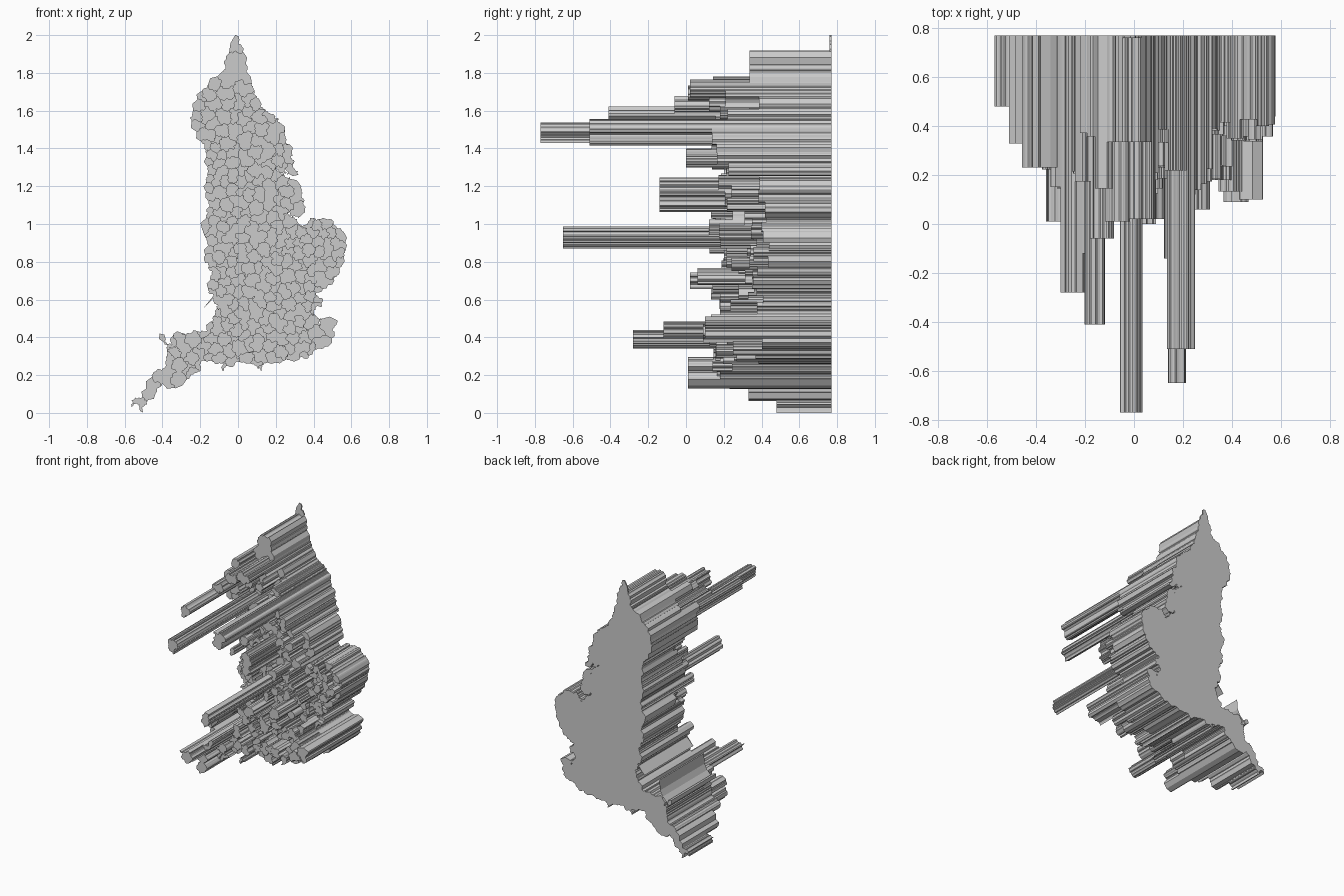
import bpy, bmesh, random, math
from mathutils import Vector

if "Cube" in bpy.data.objects:
    bpy.data.objects.remove(bpy.data.objects["Cube"])

random.seed(7)
BACK = 0.77

# coastline in the x-z plane
COAST = [(-.015, 2), (.02, 1.94), (.05, 1.8), (.08, 1.73), (.12, 1.62), (.19, 1.58), (.245, 1.52),
         (.285, 1.38), (.32, 1.26), (.22, 1.275), (.335, 1.2), (.355, 1.08), (.31, 1.02), (.33, .99),
         (.38, 1.03), (.49, 1.025), (.565, .95), (.57, .87), (.55, .78), (.51, .70), (.41, .63),
         (.45, .6), (.44, .56), (.40, .54), (.42, .5), (.525, .49), (.51, .43), (.485, .36),
         (.40, .33), (.36, .285), (.27, .28), (.14, .265), (.125, .22), (.07, .26), (0, .27),
         (-.08, .22), (-.075, .26), (-.175, .275), (-.2, .22), (-.255, .19), (-.33, .13),
         (-.4, .155), (-.43, .11), (-.48, .065), (-.5, .0), (-.535, .05), (-.565, .03), (-.57, .07),
         (-.51, .08), (-.44, .22), (-.385, .26), (-.375, .33), (-.415, .42), (-.35, .36),
         (-.34, .42), (-.165, .435), (-.105, .57), (-.16, .65), (-.14, .73), (-.18, .81),
         (-.155, .89), (-.19, .97), (-.15, 1.1), (-.175, 1.18), (-.16, 1.28), (-.17, 1.39),
         (-.255, 1.56), (-.2, 1.7), (-.1, 1.79), (-.05, 1.9)]

# notable columns: x, z, front y, clear radius around the seed
TALL = [(-.015, 1.49, -.77, .085), (.188, 1.455, -.51, .06), (.188, 1.515, -.51, .06),
        (.175, .91, -.65, .043), (.175, .95, -.65, .043),
        (-.165, 1.575, -.41, .06), (-.13, 1.63, -.06, .05), (-.245, .395, -.28, .07),
        (.17, 1.11, -.14, .05), (.17, 1.16, -.14, .05), (.17, 1.21, -.14, .05),
        (-.17, .46, -.12, .06), (-.315, .25, .01, .05), (-.315, .18, .01, .05),
        (-.365, .22, .23, .04), (-.375, .17, .23, .04),
        (.03, 1.72, .02, .06), (-.07, 1.7, .01, .06), (.04, 1.35, 0, .07), (.08, .7, .02, .07),
        (.26, .72, .06, .06), (.49, .46, .1, .06), (.41, .42, .09, .06), (-.5, .05, .48, .04),
        (-.54, .055, .48, .03), (-.01, 1.86, .335, .08), (-.015, 1.96, .76, .07)]

# nearest allowed front y, as (upper limit, y) steps along x and z
LIMIT_X = [(-.53, .48), (-.48, .37), (-.42, .33), (-.34, .23), (-.1, .02), (.24, .02), (.28, .06),
           (.31, .12), (.35, .16), (.53, .12), (1, .4)]
LIMIT_Z = [(.06, .48), (.13, .32), (.3, .03), (.36, .08), (.5, .1), (.63, .18), (.79, .03),
           (.85, .2), (1.1, .11), (1.24, .1), (1.28, .2), (1.4, .02), (1.76, .03), (3, .335)]


def step(table, v):
    return next(y for lim, y in table if v <= lim)


def inside(x, z):
    hit = False
    for (ax, az), (bx, bz) in zip(COAST, COAST[1:] + COAST[:1]):
        if (az > z) != (bz > z) and x < ax + (z - az) * (bx - ax) / (bz - az):
            hit = not hit
    return hit


def front(x, z):
    y = random.uniform(.12, .42)
    if x > .36 and z > .6:
        y = random.uniform(.33, .44)
    return max(y, step(LIMIT_X, x), step(LIMIT_Z, z))


def wiggle(a, b, depth=3):
    """Points from a up to b along a ragged border, identical for both neighbours."""
    d = b - a
    if depth == 0 or d.length < .011:
        return [a]
    side_step = Vector((-d.y, d.x)).normalized()
    m = (a + b) / 2
    if not (inside(*(m + side_step * .004)) or inside(*(m - side_step * .004))):
        return [a]          # edge crosses open sea, keep it straight
    lo, hi = sorted([(round(a.x, 3), round(a.y, 3)), (round(b.x, 3), round(b.y, 3))])
    r = math.sin(lo[0] * 917 + lo[1] * 613 + hi[0] * 389 + hi[1] * 751) * .3
    side = 1 if (round(a.x, 3), round(a.y, 3)) == lo else -1
    m = m + side_step * min(d.length, .06) * r * side
    return wiggle(a, m, depth - 1) + wiggle(m, b, depth - 1)


# district seeds
seeds = [(Vector((x, z)), y) for x, z, y, r in TALL]
for i in range(9000):
    p = Vector((random.uniform(-.58, .58), random.uniform(0, 2)))
    if not inside(*p):
        continue
    if any((p - Vector((t[0], t[1]))).length < t[3] for t in TALL):
        continue
    if all((p - s[0]).length > .041 for s in seeds):
        seeds.append((p, front(*p)))


def cell_loop(p):
    """Coastline cut down to the district around seed p."""
    loop = [Vector(c) for c in COAST]
    near = sorted((s[0] for s in seeds if s[0] is not p), key=lambda q: (q - p).length)
    for q in near[:28]:
        mid, n = (p + q) / 2, q - p
        out = []
        for a, b in zip(loop, loop[1:] + loop[:1]):
            da, db = (a - mid).dot(n), (b - mid).dot(n)
            if da <= 0:
                out.append(a)
            if (da < 0 < db) or (db < 0 < da):
                out.append(a.lerp(b, da / (da - db)))
        loop = out
    return loop


def column(bm, loop, y):
    """Prism from the back plane to front y."""
    pts = []
    for a, b in zip(loop, loop[1:] + loop[:1]):
        pts += wiggle(a, b)
    pts = [q for i, q in enumerate(pts) if (q - pts[i - 1]).length > 1e-5]
    if len(pts) < 3:
        return
    f = [bm.verts.new((q.x, y, max(q.y, 0))) for q in pts]
    k = [bm.verts.new((q.x, BACK, max(q.y, 0))) for q in pts]
    bm.faces.new(f)
    bm.faces.new(k[::-1])
    for i in range(len(pts)):
        bm.faces.new((f[i - 1], k[i - 1], k[i], f[i]))


def build(name, group):
    bm = bmesh.new()
    for p, y in group:
        column(bm, cell_loop(p), y)
    bmesh.ops.recalc_face_normals(bm, faces=bm.faces[:])
    mesh = bpy.data.meshes.new(name)
    bm.to_mesh(mesh)
    bm.free()
    bpy.context.collection.objects.link(bpy.data.objects.new(name, mesh))


build("tall_district_columns", seeds[:len(TALL)])
build("district_columns", seeds[len(TALL):])
